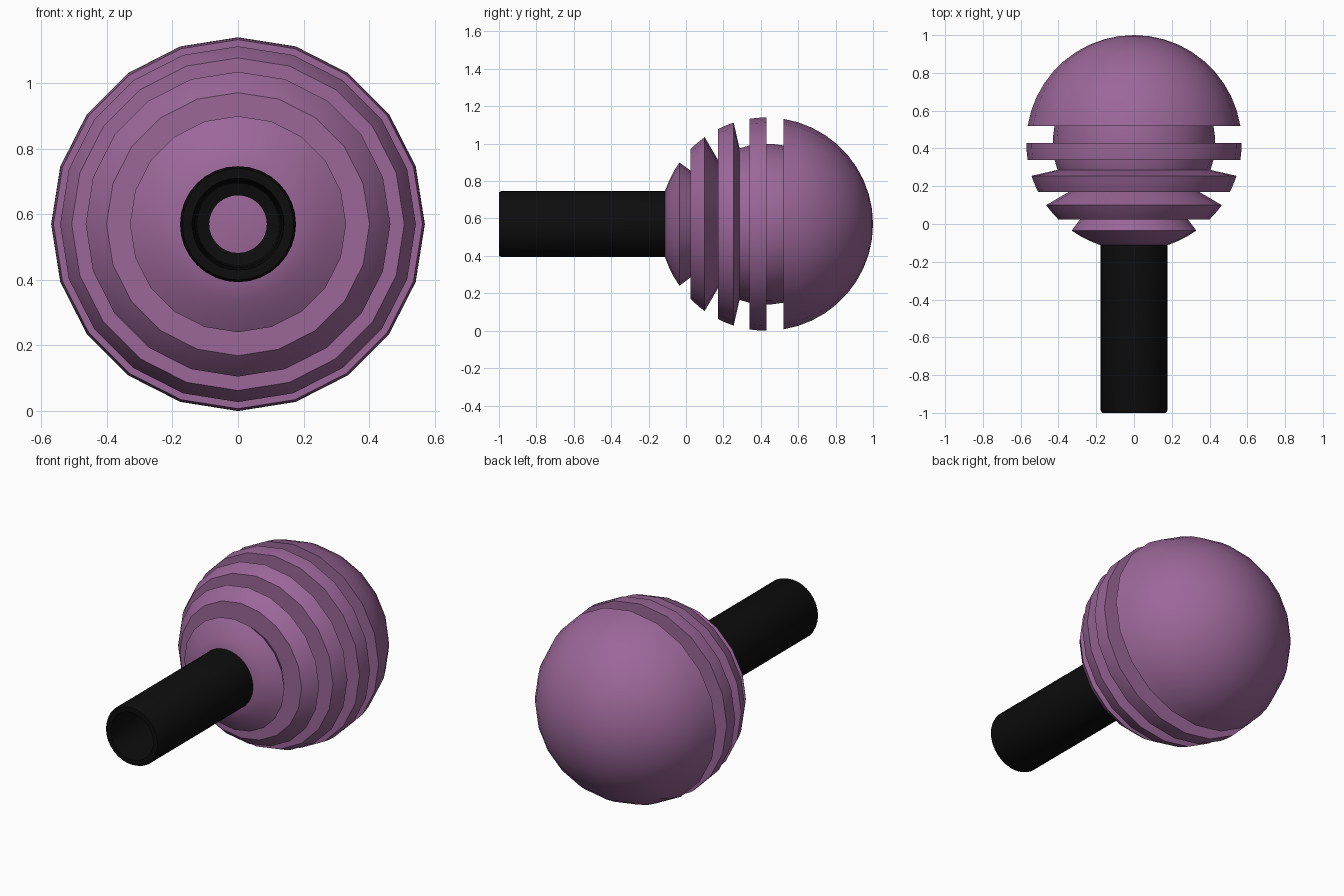
import bpy, bmesh
from math import sin, cos, pi, radians, sqrt, asin

if "Cube" in bpy.data.objects:
    bpy.data.objects.remove(bpy.data.objects["Cube"])

R = 0.57          # ball radius, also the height of the axis
CY = 0.43         # ball centre along y
CORE = 0.43       # radius of the inner core


def material(name, rgb, rough):
    m = bpy.data.materials.new(name)
    m.use_nodes = True
    m.diffuse_color = (*rgb, 1)
    bsdf = m.node_tree.nodes["Principled BSDF"]
    bsdf.inputs["Base Color"].default_value = (*rgb, 1)
    bsdf.inputs["Roughness"].default_value = rough
    return m


purple = material("dusty purple", (0.33, 0.135, 0.32), 0.6)
black = material("black", (0.004, 0.004, 0.004), 0.6)


def arc(y0, y1, radius, steps):
    """Points (y, r) on a circle about the ball centre, evenly spaced by angle."""
    a0, a1 = (asin(max(-1, min(1, (y - CY) / radius))) for y in (y0, y1))
    angles = [a0 + (a1 - a0) * i / steps for i in range(steps + 1)]
    return [(CY + radius * sin(a), max(0, radius * cos(a))) for a in angles]


def lathe(name, profile, sides, mat, closed=False):
    """Turn a (y, r) profile about the long axis."""
    bm = bmesh.new()
    rings = []
    for y, r in profile:
        if r < 1e-4:
            rings.append([bm.verts.new((0, y, R))] * sides)
        else:
            rings.append([bm.verts.new((r * sin(2 * pi * i / sides), y,
                                        R + r * cos(2 * pi * i / sides)))
                          for i in range(sides)])
    pairs = list(zip(rings, rings[1:]))
    if closed:
        pairs.append((rings[-1], rings[0]))
    for a, b in pairs:
        for i in range(sides):
            j = (i + 1) % sides
            bm.faces.new(dict.fromkeys((a[i], a[j], b[j], b[i])))
    bmesh.ops.recalc_face_normals(bm, faces=bm.faces)
    mesh = bpy.data.meshes.new(name)
    bm.to_mesh(mesh)
    bm.free()
    mesh.materials.append(mat)
    obj = bpy.data.objects.new(name, mesh)
    bpy.context.collection.objects.link(obj)
    bpy.ops.object.select_all(action='DESELECT')
    obj.select_set(True)
    bpy.context.view_layer.objects.active = obj
    bpy.ops.object.shade_smooth_by_angle(angle=radians(28))
    return obj


# Rear dome with a flat front face
lathe("rear_dome", [(0.52, 0)] + arc(0.52, CY + R, R, 10), 20, purple)

# Inner core showing in the gaps
lathe("core", [(0.18, 0)] + arc(0.18, 0.52, CORE, 6) + [(0.52, 0)], 20, purple)

# Rings cut from the ball: front y, rear y, and the (y, r) foot of the rear slope
for name, y0, y1, foot in (("nose_ring", -0.111, -0.035, (0.025, 0.285)),
                           ("second_ring", 0.025, 0.1, (0.17, 0.345)),
                           ("third_ring", 0.17, 0.255, (0.285, 0.41)),
                           ("wide_ring", 0.34, 0.43, (0.43, 0.41))):
    lathe(name, [(y0, 0)] + arc(y0, y1, R, 3) + [foot, (foot[0], 0)], 20, purple)

# Hollow handle: chamfered mouth, bore and an inner shoulder
lathe("handle_tube", [(-0.1, 0.177), (-0.985, 0.177), (-1, 0.17), (-1, 0.14),
                      (-0.87, 0.132), (-0.16, 0.125), (-0.15, 0.088),
                      (-0.1, 0.088)], 32, black, closed=True)
